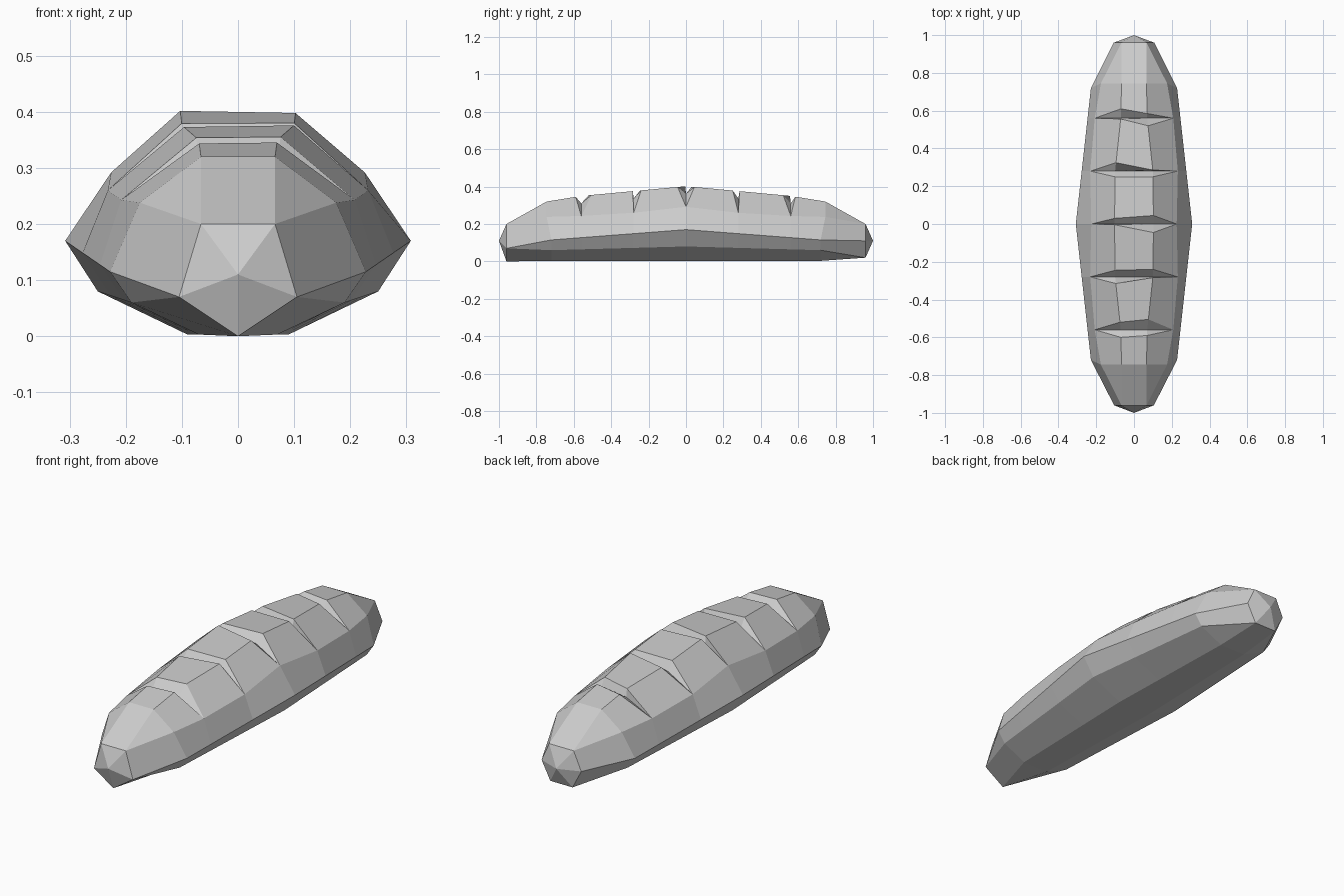
import bpy
import bmesh

if "Cube" in bpy.data.objects:
    bpy.data.objects.remove(bpy.data.objects["Cube"], do_unlink=True)

crust = bpy.data.materials.new("grey crust")
crust.use_nodes = True
tone = (0.6, 0.6, 0.6, 1)
crust.diffuse_color = tone
crust.node_tree.nodes["Principled BSDF"].inputs["Base Color"].default_value = tone

# Half section: distance along the loaf -> (half width, height)
BASE = [(0, 0.09, 0.003), (0.72, 0.07, 0.003)]
LOW = [(0, 0.25, 0.08), (0.72, 0.19, 0.06)]
WIDE = [(0, 0.308, 0.17), (0.72, 0.228, 0.115)]
SHOULDER = [(0, 0.226, 0.292), (0.28, 0.232, 0.26), (0.56, 0.208, 0.243), (0.745, 0.175, 0.238)]
CROWN = [(0, 0.103, 0.402), (0.28, 0.1, 0.376), (0.56, 0.07, 0.35), (0.745, 0.066, 0.32)]
# Each slash: centre, then left and right lip offsets in front and behind
SLASHES = [(-0.56, -0.04, -0.03, 0.04, 0.055),
           (-0.28, -0.035, -0.004, 0.035, 0.04),
           (0.0, -0.004, -0.045, 0.03, 0.045),
           (0.28, -0.03, -0.03, 0.045, 0.006),
           (0.56, -0.004, -0.04, 0.05, 0.025)]


def sample(rail, y):
    y = abs(y)
    for (y0, w0, z0), (y1, w1, z1) in zip(rail, rail[1:]):
        if y <= y1 or y1 == rail[-1][0]:
            t = min(1, (y - y0) / (y1 - y0))
            if y <= y1 or t == 1:
                return w0 + t * (w1 - w0), z0 + t * (z1 - z0)


def ring(y, crown_left=0, crown_right=0, depth=0):
    """Closed section from the -x base round over the top to the +x base."""
    left, right = [], []
    for rail in (BASE, LOW, WIDE, SHOULDER, CROWN):
        end = rail[-1][0]
        for side, points, shift in ((-1, left, crown_left), (1, right, crown_right)):
            at = max(-end, min(end, y))
            if rail is CROWN:
                at += shift
            w, z = sample(rail, at)
            if rail is CROWN:
                z -= depth
            points.append((side * w, at, z))
    return left + right[::-1]


def end_ring(y, half):
    left = [(-w, y, z) for w, z in half]
    return left + [(-x, y, z) for x, y, z in left[::-1]]


# Sections from front to back, with three sections for every slash
rings = [[(0, -1, 0.11)] * 10,
         end_ring(-0.96, [(0, 0), (0.105, 0.07), (0.105, 0.07), (0.066, 0.2), (0.066, 0.2)]),
         ring(-0.745)]
for y, fl, fr, bl, br in SLASHES:
    rings += [ring(y, fl, fr), ring(y, depth=0.04), ring(y, bl, br)]
rings += [ring(0.745),
          end_ring(0.96, [(0.06, 0.02), (0.06, 0.02), (0.107, 0.11), (0.066, 0.2), (0.066, 0.2)]),
          [(0, 1, 0.11)] * 10]

# Loft the loaf and weld the points that coincide
bm = bmesh.new()
rows = [[bm.verts.new(p) for p in r] for r in rings]
for a, b in zip(rows, rows[1:]):
    for i in range(10):
        j = (i + 1) % 10
        bm.faces.new((a[i], a[j], b[j], b[i]))
bmesh.ops.remove_doubles(bm, verts=bm.verts, dist=0.0005)
bmesh.ops.dissolve_degenerate(bm, edges=bm.edges, dist=0.0005)
bmesh.ops.recalc_face_normals(bm, faces=bm.faces)

mesh = bpy.data.meshes.new("bread_loaf")
bm.to_mesh(mesh)
bm.free()
mesh.materials.append(crust)
loaf = bpy.data.objects.new("bread_loaf", mesh)
bpy.context.collection.objects.link(loaf)
